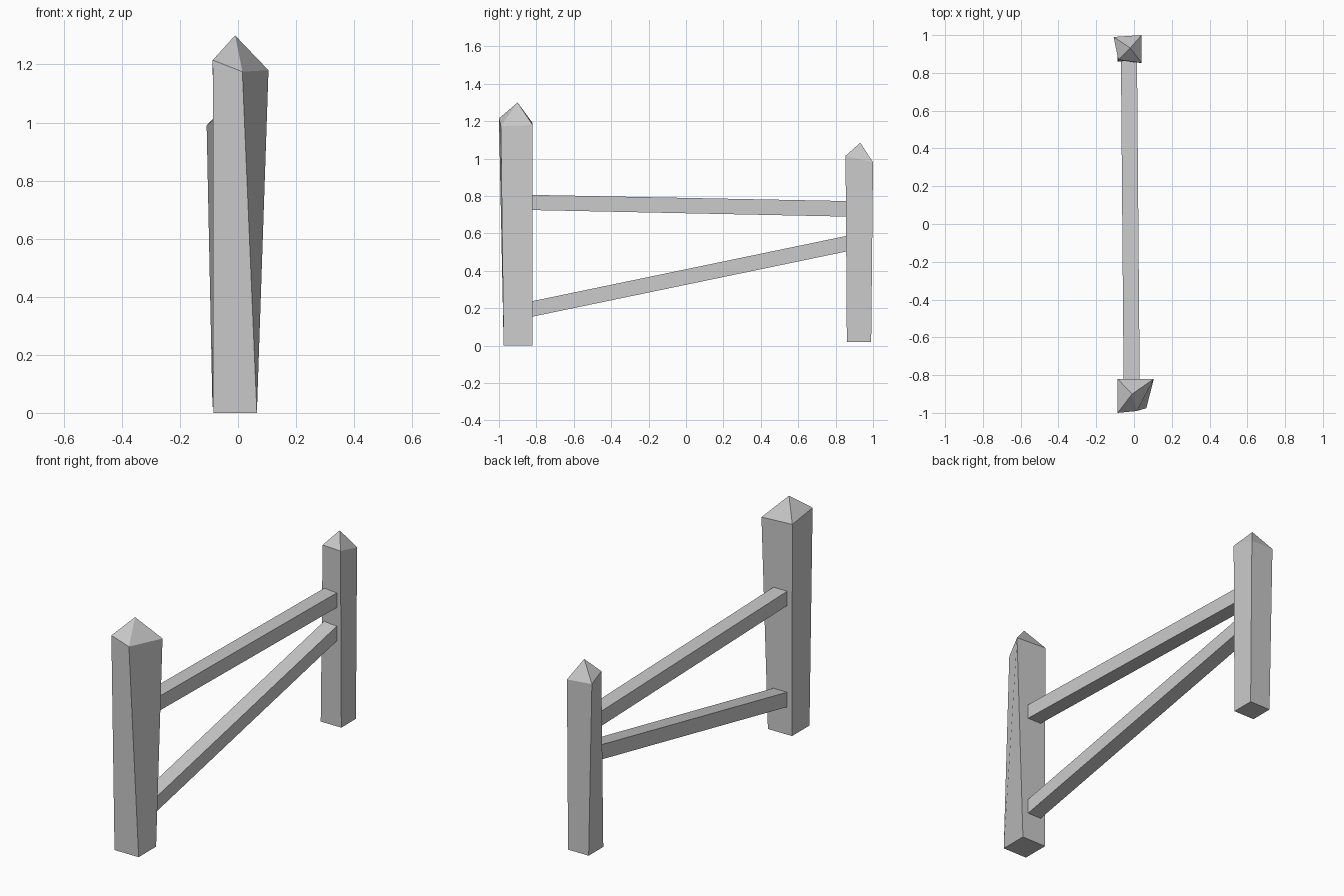
import bpy

if "Cube" in bpy.data.objects:
    bpy.data.objects.remove(bpy.data.objects["Cube"])


def mesh_object(name, verts, faces):
    mesh = bpy.data.meshes.new(name)
    mesh.from_pydata(verts, [], faces)
    mesh.update()
    obj = bpy.data.objects.new(name, mesh)
    bpy.context.collection.objects.link(obj)
    return obj


def sides():
    return [(i, (i + 1) % 4, (i + 1) % 4 + 4, i + 4) for i in range(4)]


def post(name, base, top, apex):
    """Hewn square post with a pointed cap; corners run counter-clockwise."""
    cap = [(4 + i, 4 + (i + 1) % 4, 8) for i in range(4)]
    mesh_object(name, base + top + [apex], [(3, 2, 1, 0)] + sides() + cap)


def rail(name, y0, x0, z0, y1, x1, z1):
    """Square rail between two vertical end sections (x and z are ranges)."""
    def section(y, x, z):
        return [(x[0], y, z[0]), (x[1], y, z[0]), (x[1], y, z[1]), (x[0], y, z[1])]
    mesh_object(name, section(y0, x0, z0) + section(y1, x1, z1),
                [(0, 1, 2, 3), (7, 6, 5, 4)] + [f[::-1] for f in sides()])


# Tall twisted post at the front
post("front_post",
     [(-0.085, -0.975, 0), (0.065, -0.975, 0), (0.065, -0.82, 0), (-0.085, -0.82, 0)],
     [(-0.087, -1.0, 1.215), (0.015, -0.99, 1.175), (0.105, -0.82, 1.18), (-0.087, -0.82, 1.19)],
     (-0.01, -0.9, 1.3))

# Shorter post at the back
post("back_post",
     [(-0.088, 0.86, 0.02), (0.04, 0.86, 0.02), (0.04, 0.99, 0.02), (-0.088, 0.99, 0.02)],
     [(-0.083, 0.87, 1.01), (0.04, 0.853, 1.015), (0.04, 1.0, 0.98), (-0.108, 0.99, 0.99)],
     (-0.02, 0.932, 1.085))

# Two rails between the posts
rail("upper_rail", -0.822, (-0.055, 0.03), (0.725, 0.806),
     0.864, (-0.069, 0.016), (0.69, 0.773))
rail("lower_rail", -0.822, (-0.055, 0.03), (0.155, 0.238),
     0.864, (-0.069, 0.016), (0.505, 0.588))
